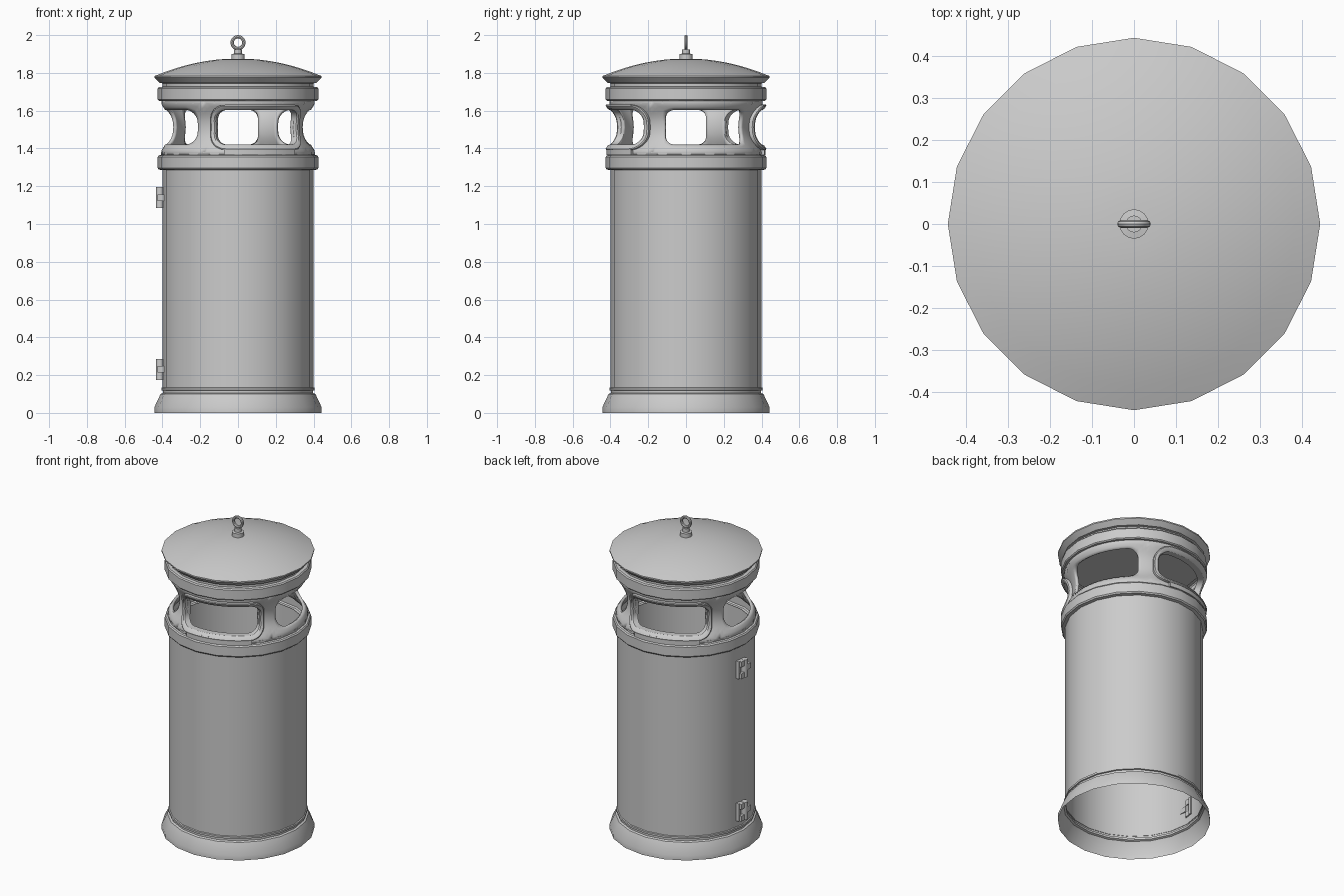
import bpy
import bmesh
from math import cos, sin, pi, radians
from mathutils import Matrix

if "Cube" in bpy.data.objects:
    bpy.data.objects.remove(bpy.data.objects["Cube"])

SIDES = 20

# One painted metal for every part
metal = bpy.data.materials.new("grey_metal")
metal.use_nodes = True
GREY = (0.6, 0.6, 0.6, 1)
metal.diffuse_color = GREY
metal.node_tree.nodes["Principled BSDF"].inputs["Base Color"].default_value = GREY


def finish(name, bm):
    """Turn a bmesh into a smooth-shaded object with crisp edges."""
    mesh = bpy.data.meshes.new(name)
    bm.to_mesh(mesh)
    bm.free()
    mesh.materials.append(metal)
    obj = bpy.data.objects.new(name, mesh)
    bpy.context.collection.objects.link(obj)
    bpy.ops.object.select_all(action="DESELECT")
    obj.select_set(True)
    bpy.context.view_layer.objects.active = obj
    bpy.ops.object.shade_smooth_by_angle(angle=radians(32))
    return obj


def bridge(bm, loops):
    """Join closed loops of vertices with quads."""
    for a, b in zip(loops, loops[1:]):
        n = len(a)
        for i in range(n):
            j = (i + 1) % n
            bm.faces.new((a[i], b[i], b[j], a[j]))


def lathe(name, profile, sides=SIDES, cap_top=False, cap_bottom=False):
    """Revolve (radius, height) points listed from the bottom up."""
    bm = bmesh.new()
    loops = [[bm.verts.new((r * cos(2 * pi * i / sides), r * sin(2 * pi * i / sides), z))
              for i in range(sides)] for r, z in profile]
    bridge(bm, loops)
    bmesh.ops.reverse_faces(bm, faces=bm.faces[:])
    if cap_top:
        bm.faces.new(loops[-1])
    if cap_bottom:
        bm.faces.new(loops[0][::-1])
    return finish(name, bm)


# Foot, body and bands
lathe("base_skirt", [(0.443, 0), (0.443, 0.03), (0.41, 0.10), (0.398, 0.105),
                     (0.398, 0.118), (0.406, 0.12), (0.406, 0.132), (0.40, 0.135)])
lathe("body", [(0.40, 0.13), (0.40, 1.29)])
lathe("lower_band", [(0.40, 1.285), (0.419, 1.288), (0.425, 1.296), (0.425, 1.355),
                     (0.419, 1.363), (0.408, 1.366), (0.408, 1.38), (0.385, 1.38)])
lathe("upper_band", [(0.385, 1.638), (0.405, 1.638), (0.405, 1.65), (0.419, 1.652),
                     (0.425, 1.658), (0.425, 1.718), (0.419, 1.725), (0.40, 1.727)])

# Domed lid with a flat underside
RIM, TOP, DROP = 0.443, 1.876, 0.093
dome = [(RIM * k / 8, TOP - DROP * (k / 8) ** 2) for k in range(8, 0, -1)]
lathe("lid", [(0.40, 1.722), (0.40, 1.745), (0.415, 1.747), (RIM, 1.775)] + dome,
      cap_top=True, cap_bottom=True)

# Lifting ring on its stem
lathe("ring_stem", [(0.035, 1.865), (0.035, 1.90), (0.02, 1.902), (0.02, 1.925)],
      sides=16, cap_top=True)
bm = bmesh.new()
rings = []
for i in range(24):
    a = 2 * pi * i / 24
    rings.append([bm.verts.new(((0.031 + 0.009 * cos(b)) * cos(a), 0.009 * sin(b),
                                1.96 + (0.031 + 0.009 * cos(b)) * sin(a)))
                  for b in (2 * pi * k / 8 for k in range(8))])
bridge(bm, rings + rings[:1])
bmesh.ops.recalc_face_normals(bm, faces=bm.faces[:])
finish("lifting_ring", bm)

# Waisted neck with four rounded openings
WAIST, MID = 0.36, 1.512
CORNER = 0.06
CORE_U, CORE_V = 0.226 - CORNER, 0.092 - CORNER
PANEL_U, PANEL_V = WAIST * pi / 4, 0.145


def on_neck(u, v, turn, lift=0.0):
    """Place a flat panel point on the waisted neck surface."""
    r = min(WAIST + 0.045 * (v / 0.12) ** 2, 0.405) + lift
    a = turn + u / WAIST
    return (r * cos(a), r * sin(a), MID + v)


def opening_outline():
    """Centre point and outward direction around a rounded rectangle."""
    pts = []
    signs = [(1, 1), (-1, 1), (-1, -1), (1, -1)]
    for q, (su, sv) in enumerate(signs):
        for k in range(9):
            a = pi / 2 * (q + k / 8)
            pts.append((su * CORE_U, sv * CORE_V, cos(a), sin(a)))
        nu, nv = signs[(q + 1) % 4]
        steps = 10 if su != nu else 2
        for k in range(1, steps):
            t = k / steps
            pts.append((CORE_U * (su + (nu - su) * t), CORE_V * (sv + (nv - sv) * t),
                        cos(a), sin(a)))
    return pts


OUTLINE = opening_outline()


def panel_loop(bm, t, turn):
    """Loop blended from the opening (t=0) to the panel border (t=1)."""
    loop = []
    for cu, cv, du, dv in OUTLINE:
        m = max(abs(du), abs(dv))
        eu, ev = du / m * (PANEL_U - CORE_U), dv / m * (PANEL_V - CORE_V)
        loop.append(bm.verts.new(on_neck(cu + CORNER * du * (1 - t) + eu * t,
                                         cv + CORNER * dv * (1 - t) + ev * t, turn)))
    return loop


FIRST = radians(-72)
bm = bmesh.new()
for k in range(4):
    bridge(bm, [panel_loop(bm, t / 4, FIRST + k * pi / 2) for t in range(5)])
bmesh.ops.remove_doubles(bm, verts=bm.verts[:], dist=0.0005)
neck = finish("neck", bm)
wall = neck.modifiers.new("wall", "SOLIDIFY")
wall.thickness = 0.018
wall.offset = -1

# Raised surround and sill on two opposite openings
for side, turn in (("front", FIRST), ("back", FIRST + pi)):
    bm = bmesh.new()
    section = [(0, -0.018), (0, 0.019), (0.006, 0.025), (0.022, 0.025), (0.028, 0.019), (0.028, -0.01)]
    bridge(bm, [[bm.verts.new(on_neck(cu + (CORNER + grow) * du, cv + (CORNER + grow) * dv, turn, lift))
                 for cu, cv, du, dv in OUTLINE] for grow, lift in section])
    finish(side + "_opening_surround", bm)

    bm = bmesh.new()
    slices = []
    for k in range(9):
        a = turn + radians(-28 + 7 * k)
        slices.append([bm.verts.new((r * cos(a), r * sin(a), z))
                       for r, z in ((0.38, 1.365), (0.421, 1.365), (0.421, 1.405), (0.38, 1.412))])
    bridge(bm, slices)
    bm.faces.new(slices[0])
    bm.faces.new(slices[-1][::-1])
    bmesh.ops.recalc_face_normals(bm, faces=bm.faces[:])
    finish(side + "_sill", bm)

# Door hinges: a pin with three knuckles on alternating leaves
for name, z in (("lower_hinge", 0.23), ("upper_hinge", 1.14)):
    bm = bmesh.new()
    pin = Matrix.Translation((-0.414, 0, z))
    bmesh.ops.create_cone(bm, cap_ends=True, segments=12, radius1=0.02, radius2=0.02,
                          depth=0.112, matrix=pin)
    for k, side in ((-1, 1), (0, -1), (1, 1)):
        place = Matrix.Translation((-0.408, side * 0.024, z + k * 0.038))
        bmesh.ops.create_cube(bm, size=1, matrix=place @ Matrix.Diagonal((0.036, 0.048, 0.034, 1)))
    place = Matrix.Translation((-0.398, 0.044, z))
    bmesh.ops.create_cube(bm, size=1, matrix=place @ Matrix.Diagonal((0.03, 0.02, 0.112, 1)))
    finish(name, bm)
